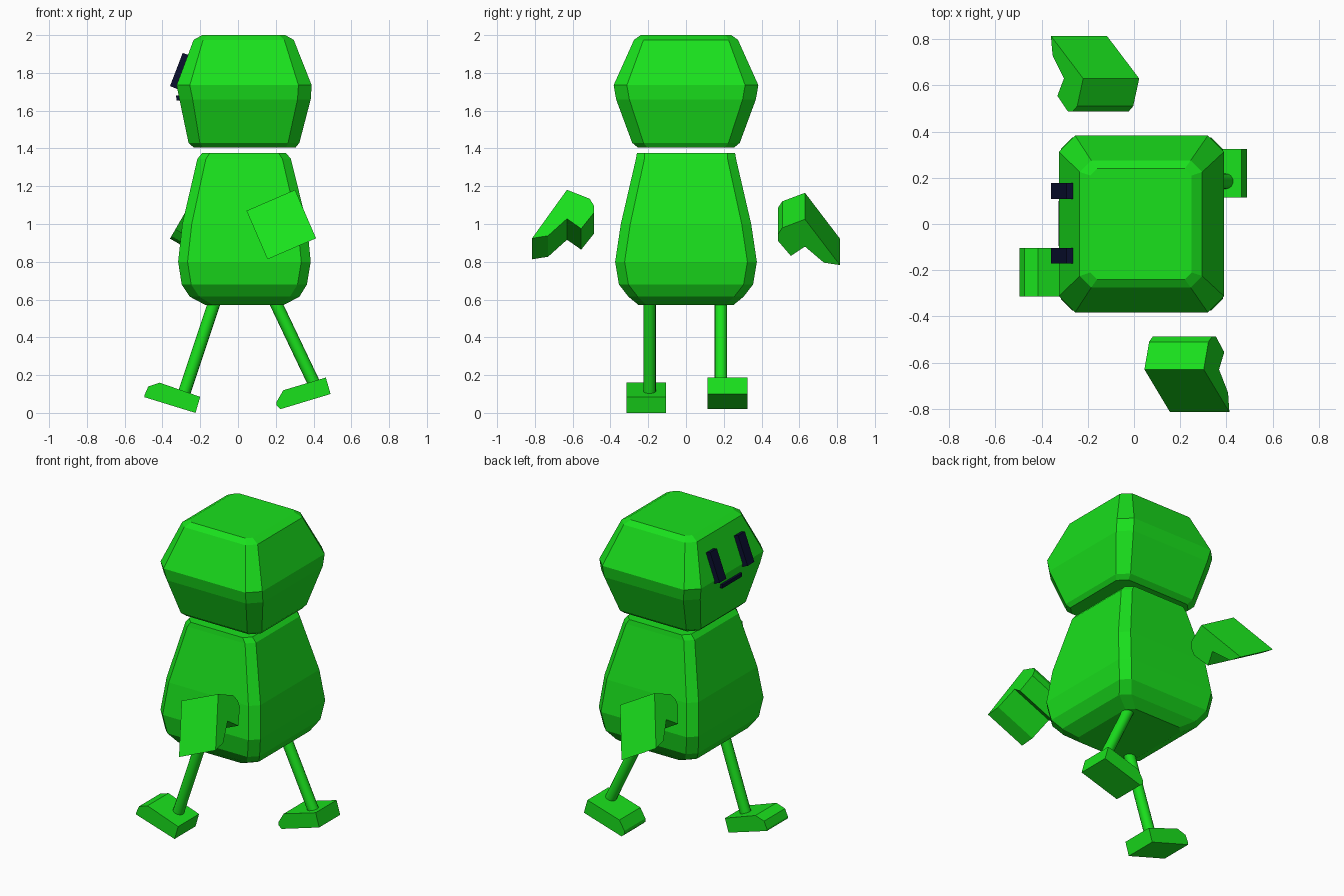
import bpy, bmesh
from math import radians, sin, cos
from mathutils import Vector

if "Cube" in bpy.data.objects:
    bpy.data.objects.remove(bpy.data.objects["Cube"])


def material(name, rgb):
    m = bpy.data.materials.new(name)
    m.diffuse_color = (*rgb, 1)
    m.use_nodes = True
    m.node_tree.nodes["Principled BSDF"].inputs["Base Color"].default_value = m.diffuse_color
    return m


GREEN = material("green", (0.01, 0.75, 0.012))
NAVY = material("navy", (0.003, 0.005, 0.03))


def loft(name, rings, mat):
    """Bridge equal-length rings of points and cap both ends."""
    bm = bmesh.new()
    loops = [[bm.verts.new(p) for p in ring] for ring in rings]
    n = len(loops[0])
    for a, b in zip(loops, loops[1:]):
        for i in range(n):
            j = (i + 1) % n
            bm.faces.new((a[i], a[j], b[j], b[i]))
    bm.faces.new(loops[0])
    bm.faces.new(loops[-1])
    bmesh.ops.recalc_face_normals(bm, faces=bm.faces)
    mesh = bpy.data.meshes.new(name)
    bm.to_mesh(mesh)
    bm.free()
    mesh.materials.append(mat)
    ob = bpy.data.objects.new(name, mesh)
    bpy.context.collection.objects.link(ob)
    return ob


def chamfered(z, x0, x1, h, c):
    """Horizontal rectangle with cut corners."""
    return [(x0 + c, -h, z), (x1 - c, -h, z), (x1, -h + c, z), (x1, h - c, z),
            (x1 - c, h, z), (x0 + c, h, z), (x0, h - c, z), (x0, -h + c, z)]


def extrude_y(name, profile, y0, y1, mat):
    return loft(name, [[(x, y, z) for x, z in profile] for y in (y0, y1)], mat)


def leg(name, start, end, y, radius=0.033, sides=16):
    a, b = Vector((start[0], y, start[1])), Vector((end[0], y, end[1]))
    side, up = Vector((0, 1, 0)), (b - a).normalized().cross(Vector((0, 1, 0)))
    circle = [radius * (cos(t) * side + sin(t) * up)
              for t in (radians(360 * i / sides) for i in range(sides))]
    ob = loft(name, [[a + p for p in circle], [b + p for p in circle]], mat=GREEN)
    for f in ob.data.polygons:
        f.use_smooth = len(f.vertices) == 4
    for e in ob.data.edges:
        va, vb = (ob.data.vertices[i].co for i in e.vertices)
        e.use_edge_sharp = (va - vb).length < 0.05


# Mitten cross-section: (sideways distance, distance down the arm)
MITTEN = [(0.63, 0), (0.51, 0.052), (0.487, 0.092), (0.487, 0.132),
          (0.555, 0.224), (0.63, 0.167), (0.73, 0.265), (0.815, 0.28)]


def arm(name, side, x, z, swing):
    s, c = sin(radians(swing)), cos(radians(swing))
    rings = [[(x + s * d + c * w, side * y, z - c * d + s * w) for y, d in MITTEN]
             for w in (0, 0.28)]
    loft(name, rings, GREEN)


# Head and body
loft("head", [chamfered(*r) for r in (
    (1.405, -0.235, 0.305, 0.255, 0.05), (1.43, -0.262, 0.325, 0.285, 0.06),
    (1.66, -0.31, 0.385, 0.37, 0.07), (1.735, -0.325, 0.39, 0.383, 0.07),
    (1.975, -0.235, 0.295, 0.275, 0.05), (2.0, -0.19, 0.25, 0.24, 0.03))], GREEN)
loft("body", [chamfered(*r) for r in (
    (0.57, -0.17, 0.24, 0.25, 0.04), (0.615, -0.255, 0.325, 0.305, 0.05),
    (0.68, -0.298, 0.365, 0.355, 0.05), (0.80, -0.317, 0.385, 0.375, 0.05),
    (1.00, -0.295, 0.365, 0.345, 0.05), (1.345, -0.215, 0.28, 0.265, 0.045),
    (1.375, -0.19, 0.255, 0.26, 0.04))], GREEN)

# Face on the -x side
for label, y in (("left", -0.138), ("right", 0.143)):
    extrude_y(label + "_eye", [(-0.293, 1.905), (-0.262, 1.895), (-0.31, 1.71), (-0.36, 1.73)],
              y - 0.034, y + 0.034, NAVY)
extrude_y("mouth", [(-0.328, 1.68), (-0.29, 1.68), (-0.29, 1.655), (-0.325, 1.655)],
          -0.095, 0.1, NAVY)

# Arms
arm("left_arm", -1, 0.045, 1.07, 23.4)
arm("right_arm", 1, -0.22, 1.165, -30)

# Legs and feet in a walking pose
leg("left_leg", (-0.107, 0.64), (-0.287, 0.10), -0.193)
leg("right_leg", (0.172, 0.64), (0.415, 0.13), 0.185)
extrude_y("left_foot", [(-0.495, 0.095), (-0.475, 0.14), (-0.415, 0.16),
                        (-0.20, 0.085), (-0.225, 0.0), (-0.495, 0.083)], -0.315, -0.105, GREEN)
extrude_y("right_foot", [(0.205, 0.06), (0.24, 0.12), (0.465, 0.187),
                         (0.49, 0.10), (0.225, 0.02), (0.205, 0.038)], 0.115, 0.325, GREEN)
